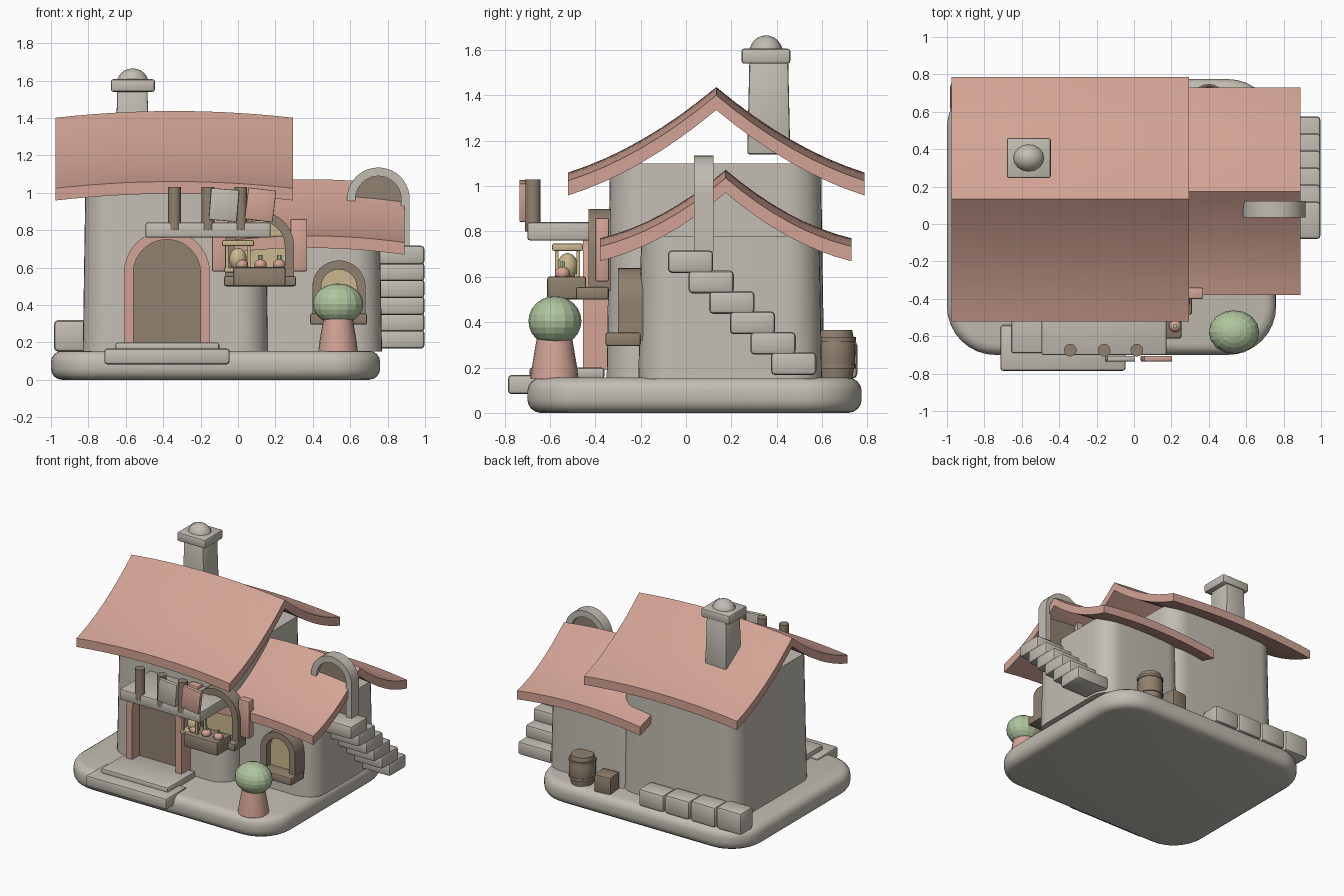
import bpy, bmesh, math
from mathutils import Matrix, Vector

if "Cube" in bpy.data.objects:
    bpy.data.objects.remove(bpy.data.objects["Cube"])


def material(name, color):
    m = bpy.data.materials.new(name)
    m.use_nodes = True
    m.diffuse_color = (*color, 1)
    m.node_tree.nodes["Principled BSDF"].inputs["Base Color"].default_value = (*color, 1)
    return m


STONE = material("pale stone", (0.54, 0.51, 0.45))
PINK = material("clay pink", (0.65, 0.37, 0.30))
WOOD = material("brown wood", (0.28, 0.22, 0.16))
GLOW = material("warm yellow", (0.60, 0.48, 0.27))
LEAF = material("leaf green", (0.43, 0.56, 0.34))
smooth_parts = []


def finish(name, bm, mat, smooth=True):
    bmesh.ops.recalc_face_normals(bm, faces=bm.faces[:])
    me = bpy.data.meshes.new(name)
    bm.to_mesh(me)
    bm.free()
    me.materials.append(mat)
    ob = bpy.data.objects.new(name, me)
    bpy.context.scene.collection.objects.link(ob)
    if smooth:
        smooth_parts.append(ob)
    return ob


def block(name, xs, ys, zs, mat, bevel=0.015, corner=0, taper=1, turn=0, axis='Z'):
    """Box from ranges, with rounded edges, optional rounded plan, taper and turn."""
    mid = Vector([(a + b) / 2 for a, b in (xs, ys, zs)])
    size = [b - a for a, b in (xs, ys, zs)]
    bm = bmesh.new()
    bmesh.ops.create_cube(bm, size=1)
    bmesh.ops.scale(bm, vec=size, verts=bm.verts)
    if corner:
        upright = [e for e in bm.edges if abs(e.verts[0].co.z - e.verts[1].co.z) > 0.01]
        bmesh.ops.bevel(bm, geom=upright, offset=corner, segments=8, profile=0.5, affect='EDGES')
    for v in bm.verts:
        if v.co.z > 0:
            v.co.x *= taper
            v.co.y *= taper
    if bevel:
        edges = bm.edges[:]
        if corner:
            edges = [e for e in edges if abs(e.verts[0].co.z - e.verts[1].co.z) < 0.001]
        bmesh.ops.bevel(bm, geom=edges, offset=bevel, segments=4 if corner else 2,
                        profile=0.5, affect='EDGES')
    bmesh.ops.transform(bm, matrix=Matrix.Translation(mid) @ Matrix.Rotation(turn, 4, axis),
                        verts=bm.verts)
    return finish(name, bm, mat)


def lathe(name, x, y, profile, mat, n=20):
    """Turned part from (radius, z) points."""
    bm = bmesh.new()
    rings = [[bm.verts.new((x + r * math.cos(k * math.tau / n), y + r * math.sin(k * math.tau / n), z))
              for k in range(n)] for r, z in profile]
    for a, b in zip(rings, rings[1:]):
        for k in range(n):
            bm.faces.new((a[k], a[(k + 1) % n], b[(k + 1) % n], b[k]))
    bm.faces.new(rings[0])
    bm.faces.new(rings[-1])
    return finish(name, bm, mat)


def ball(name, center, radii, mat, n=16, smooth=True):
    bm = bmesh.new()
    bmesh.ops.create_uvsphere(bm, u_segments=n, v_segments=n * 3 // 4, radius=1)
    bmesh.ops.transform(bm, matrix=Matrix.Translation(center) @ Matrix.Diagonal((*radii, 1)),
                        verts=bm.verts)
    return finish(name, bm, mat, smooth)


def arch(name, x, spring, outer, inner, foot, ys, mat, n=20):
    """Round-topped frame, or a filled panel when inner is zero."""
    def outline(bm, r):
        pts = [(x + r, foot)]
        pts += [(x + r * math.cos(math.pi * k / n), spring + r * math.sin(math.pi * k / n))
                for k in range(n + 1)]
        pts.append((x - r, foot))
        return [bm.verts.new((px, ys[0], pz)) for px, pz in pts]
    bm = bmesh.new()
    a = outline(bm, outer)
    if inner:
        b = outline(bm, inner)
        for k in range(len(a) - 1):
            bm.faces.new((a[k], a[k + 1], b[k + 1], b[k]))
    else:
        bm.faces.new(a)
    extrude(bm, (0, ys[1] - ys[0], 0))
    return finish(name, bm, mat)


def extrude(bm, vec):
    geo = bmesh.ops.extrude_face_region(bm, geom=bm.faces[:], use_keep_orig=True)["geom"]
    bmesh.ops.translate(bm, vec=vec, verts=[g for g in geo if isinstance(g, bmesh.types.BMVert)])


def roof(name, xs, ys, ridge_z, eave_z, nx=14, half=8):
    """Sagging gable sheet, bowed up along its length."""
    mid, cy = (xs[0] + xs[1]) / 2, (ys[0] + ys[1]) / 2
    bm = bmesh.new()
    rows = []
    for i in range(nx + 1):
        x = xs[0] + (xs[1] - xs[0]) * i / nx
        bow = 0.036 * ((x - mid) / (xs[1] - mid)) ** 2
        row = []
        for j in range(-half, half + 1):
            t = abs(j) / half
            z = ridge_z + (eave_z - ridge_z) * t - 0.17 * t * (1 - t) - bow
            row.append(bm.verts.new((x, cy + (ys[1] - cy) * j / half, z)))
        rows.append(row)
    for a, b in zip(rows, rows[1:]):
        for j in range(2 * half):
            bm.faces.new((a[j], b[j], b[j + 1], a[j + 1]))
    extrude(bm, (0, 0, -0.065))
    return finish(name, bm, PINK)


# Ground slab and the two house bodies
block("ground_slab", (-1, 0.76), (-0.7, 0.775), (0, 0.155), STONE, 0.06, corner=0.26)
block("main_house", (-0.83, 0.16), (-0.35, 0.61), (0.15, 1.1), STONE, 0, corner=0.15, taper=0.97)
block("side_house", (0.02, 0.77), (-0.21, 0.6), (0.15, 0.78), STONE, 0, corner=0.15, taper=0.97)

# Roofs
roof("main_roof", (-0.975, 0.295), (-0.52, 0.787), 1.437, 1.06)
roof("side_roof", (-0.13, 0.89), (-0.38, 0.73), 1.072, 0.77)

# Chimney
block("chimney_shaft", (-0.655, -0.475), (0.27, 0.46), (1.14, 1.56), STONE, 0.01, taper=0.9)
block("chimney_cap", (-0.68, -0.445), (0.245, 0.46), (1.54, 1.607), STONE, 0.012)
ball("chimney_ball", (-0.563, 0.353, 1.585), (0.085, 0.075, 0.08), STONE)

# Front door, steps and canopy
arch("door_frame", -0.38, 0.57, 0.23, 0.18, 0.19, (-0.455, -0.33), PINK)
arch("front_door", -0.38, 0.57, 0.185, 0, 0.19, (-0.37, -0.33), WOOD)
block("upper_step", (-0.655, -0.1), (-0.69, -0.36), (0.15, 0.2), STONE, 0.012)
block("lower_step", (-0.715, -0.045), (-0.785, -0.54), (0.083, 0.167), STONE, 0.015)
block("canopy", (-0.495, 0.175), (-0.7, -0.33), (0.76, 0.842), STONE, 0.012)
for i, x in enumerate((-0.34, -0.16, 0.015)):
    lathe(f"canopy_post_{i + 1}", x, -0.675, [(0.034, 0.8), (0.034, 1.03)], WOOD, 12)
block("grey_cloth", (-0.15, 0), (-0.735, -0.705), (0.85, 1.02), STONE, 0.005, turn=0.08, axis='Y')
block("pink_cloth", (0.045, 0.195), (-0.735, -0.705), (0.85, 1.02), PINK, 0.005, turn=0.12, axis='Y')

# Large window with shutters, planter and lantern
arch("large_window_frame", 0.115, 0.715, 0.185, 0.135, 0.54, (-0.43, -0.33), WOOD)
arch("large_window_pane", 0.115, 0.715, 0.14, 0, 0.54, (-0.37, -0.34), GLOW)
block("large_window_sill", (-0.075, 0.31), (-0.485, -0.34), (0.5, 0.555), WOOD, 0.01)
for side, x in (("left", 0.28), ("right", -0.14)):
    block(f"{side}_shutter", (x, x + 0.09), (-0.4, -0.34), (0.58, 0.86), PINK, 0.008)
block("planter", (-0.025, 0.255), (-0.612, -0.44), (0.5, 0.602), WOOD, 0.012)
for i in range(3):
    x = 0.02 + 0.1 * i
    ball(f"planter_fruit_{i + 1}", (x, -0.545, 0.615), (0.034, 0.034, 0.03), PINK, 12)
    lathe(f"fruit_stem_{i + 1}", x, -0.545, [(0.012, 0.63), (0.012, 0.667)], LEAF, 6)
block("lantern_cap", (-0.085, 0.085), (-0.59, -0.455), (0.715, 0.747), GLOW, 0.006)
block("lantern_base", (-0.075, 0.075), (-0.58, -0.465), (0.575, 0.6), GLOW, 0.006)
for i, x in enumerate((-0.06, 0.06)):
    for j, y in enumerate((-0.57, -0.475)):
        block(f"lantern_bar_{i}{j}", (x - 0.008, x + 0.008), (y - 0.008, y + 0.008),
              (0.59, 0.72), GLOW, 0)
ball("lantern_bulb", (0, -0.522, 0.645), (0.047, 0.045, 0.06), GLOW)

# Small window
arch("small_window_frame", 0.54, 0.495, 0.143, 0.095, 0.32, (-0.3, -0.19), WOOD)
arch("small_window_pane", 0.54, 0.495, 0.1, 0, 0.32, (-0.25, -0.19), GLOW)
block("small_window_sill", (0.385, 0.69), (-0.355, -0.2), (0.295, 0.355), WOOD, 0.01)

# Potted bush
lathe("bush_pot", 0.535, -0.58, [(0.106, 0.15), (0.1, 0.2), (0.078, 0.33)], PINK)
ball("bush", (0.535, -0.578, 0.405), (0.135, 0.117, 0.11), LEAF, 16, smooth=False)

# Side doorway and outside stair
arch("side_doorway", 0.75, 0.967, 0.168, 0.122, 0.71, (0.035, 0.122), STONE)
arch("side_door", 0.75, 0.967, 0.125, 0, 0.71, (0.065, 0.095), WOOD)
for i in range(6):
    y, top = -0.08 + 0.091 * i, 0.717 - 0.09 * i
    block(f"stair_{i + 1}", (0.72, 0.997), (y, y + 0.2), (top - 0.1, top), STONE, 0.018)

# Barrel, crate and stones behind the house
lathe("barrel", 0.4, 0.655, [(0.078, 0.15), (0.09, 0.22), (0.092, 0.26), (0.09, 0.3), (0.078, 0.365)], WOOD)
for i, z in enumerate((0.195, 0.315)):
    lathe(f"barrel_hoop_{i + 1}", 0.4, 0.655, [(0.094, z), (0.094, z + 0.02)], WOOD)
block("crate", (0.125, 0.255), (0.605, 0.73), (0.15, 0.28), WOOD, 0.01, turn=0.1)
for i in range(4):
    x = -0.985 + 0.215 * i
    block(f"back_stone_{i + 1}", (x, x + 0.21), (0.6, 0.757), (0.15, 0.32 - 0.012 * i), STONE, 0.025)

# Smooth the curved parts while keeping hard edges
bpy.ops.object.select_all(action='DESELECT')
for ob in smooth_parts:
    ob.select_set(True)
bpy.context.view_layer.objects.active = smooth_parts[0]
bpy.ops.object.shade_smooth_by_angle(angle=math.radians(35))
